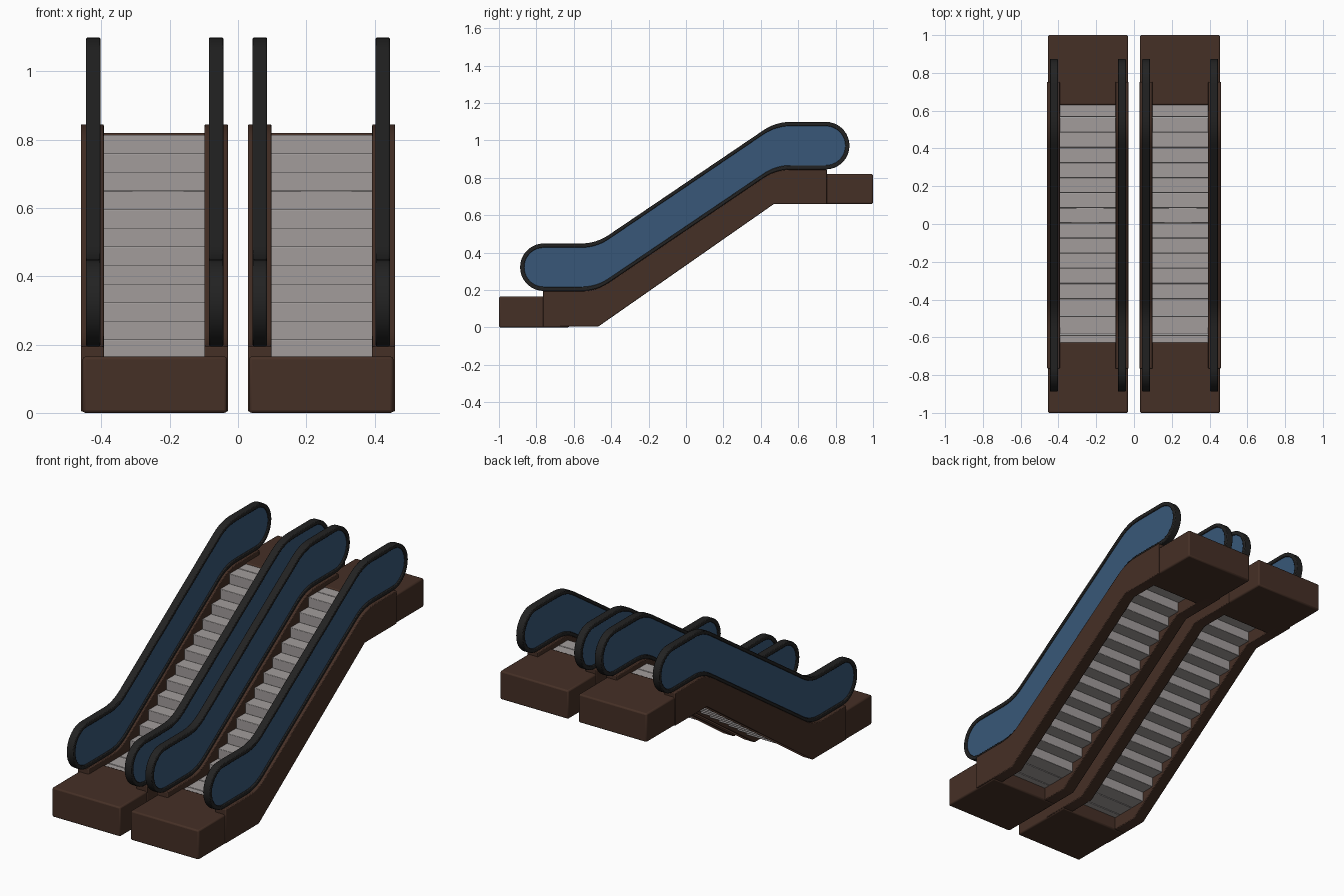
import bpy, bmesh, math
from mathutils import Vector

cube = bpy.data.objects.get("Cube")
if cube:
    bpy.data.objects.remove(cube)


def material(name, rgb):
    m = bpy.data.materials.new(name)
    m.use_nodes = True
    m.diffuse_color = (*rgb, 1)
    m.node_tree.nodes["Principled BSDF"].inputs["Base Color"].default_value = (*rgb, 1)
    return m


BROWN = material("dark brown cladding", (0.06, 0.029, 0.019))
BLUE = material("blue panel", (0.04, 0.097, 0.19))
BLACK = material("black rubber", (0.016, 0.016, 0.016))
GREY = material("step grey", (0.36, 0.335, 0.33))


def finish(bm, name, mat, bevel=0):
    bmesh.ops.recalc_face_normals(bm, faces=bm.faces[:])
    mesh = bpy.data.meshes.new(name)
    bm.to_mesh(mesh)
    bm.free()
    mesh.materials.append(mat)
    ob = bpy.data.objects.new(name, mesh)
    bpy.context.collection.objects.link(ob)
    if bevel:
        mod = ob.modifiers.new("soft edges", 'BEVEL')
        mod.width = bevel
        mod.segments = 2
        mod.limit_method = 'ANGLE'
        mod.angle_limit = math.radians(40)
    bpy.ops.object.select_all(action='DESELECT')
    ob.select_set(True)
    bpy.context.view_layer.objects.active = ob
    bpy.ops.object.shade_smooth_by_angle(angle=math.radians(35))
    return ob


def add_box(bm, x, y, z):
    ring = [[bm.verts.new((a, b, c)) for a, b in
             ((x[0], y[0]), (x[1], y[0]), (x[1], y[1]), (x[0], y[1]))] for c in z]
    bm.faces.new(ring[0])
    bm.faces.new(ring[1])
    bridge(bm, *ring)


def bridge(bm, a, b):
    n = len(a)
    for i in range(n):
        j = (i + 1) % n
        bm.faces.new((a[i], a[j], b[j], b[i]))


def ring_at(bm, x, profile):
    return [bm.verts.new((x, y, z)) for y, z in profile]


def extrude(profile, x):
    bm = bmesh.new()
    a, b = (ring_at(bm, v, profile) for v in x)
    bm.faces.new(a)
    bm.faces.new(b)
    bridge(bm, a, b)
    return bm


# Balustrade layout: a flat run, an incline and a second flat run
END_LOW, BEND_LOW, BEND_HIGH, END_HIGH = (
    Vector(p) for p in ((-0.76, 0.322), (-0.48, 0.322), (0.48, 0.972), (0.747, 0.972)))
RADIUS = 0.127


def rounded(prev, corner, nxt, size=0.08, steps=6):
    a = corner + (prev - corner).normalized() * size
    b = corner + (nxt - corner).normalized() * size
    ts = [i / steps for i in range(steps + 1)]
    return [a * (1 - t) ** 2 + corner * 2 * t * (1 - t) + b * t * t for t in ts]


def bends(dz):
    pts = [p + Vector((0, dz)) for p in (END_LOW, BEND_LOW, BEND_HIGH, END_HIGH)]
    return rounded(*pts[:3]) + rounded(*pts[1:])


def cap(centre, r, start, n=18):
    angles = [start - math.pi * i / n for i in range(n + 1)]
    return [centre + Vector((math.cos(a), math.sin(a))) * r for a in angles]


def loop_outline(r):
    return (bends(r) + cap(END_HIGH, r, math.pi / 2)
            + bends(-r)[::-1] + cap(END_LOW, r, -math.pi / 2))


# Skirt: follows the lower edge of the balustrade, straight underneath
skirt_profile = ([Vector((-0.765, 0.195))] + bends(-RADIUS)
                 + [Vector(p) for p in ((0.753, 0.845), (0.753, 0.66), (0.47, 0.66),
                                        (-0.47, 0.004), (-0.765, 0.004))])

RISE, GOING, STEP_DEPTH = 0.0545, 0.08, 0.085


def steps(x):
    bm = bmesh.new()
    spans = [(0.005 + GOING * k, 0.005 + GOING * (k + 1), 0.487 + RISE * k)
             for k in range(-5, 7)]
    low, high = 0.16, spans[-1][2]
    # Level treads at both landings
    spans += [(-0.64, -0.588, low), (-0.585, -0.488, low), (-0.485, -0.395, low),
              (0.567, 0.64, high)]
    for y0, y1, top in spans:
        add_box(bm, x, (y0, y1), (top - STEP_DEPTH, top))
    return bm


for side, label in ((-1, "right"), (1, "left")):
    def span(a, b):
        return sorted((side * a, side * b))

    # Landings
    for name, y, z in (("lower_landing", (-1, -0.625), (0, 0.165)),
                       ("upper_landing", (0.63, 1), (0.66, 0.82))):
        bm = bmesh.new()
        add_box(bm, span(0.032, 0.455), y, z)
        finish(bm, f"{label}_{name}", BROWN, 0.008)

    # Moving stair
    finish(steps(span(0.095, 0.397)), f"{label}_steps", GREY, 0.003)

    # Skirts, panels and handrails on both edges of the stair
    for edge, skirt_x, mid in (("inner", (0.029, 0.098), 0.064),
                               ("outer", (0.393, 0.46), 0.424)):
        name = f"{label}_{edge}"
        finish(extrude(skirt_profile, span(*skirt_x)), name + "_skirt", BROWN, 0.004)
        finish(extrude(loop_outline(RADIUS - 0.018), span(mid - 0.013, mid + 0.013)),
               name + "_panel", BLUE)
        bm = bmesh.new()
        xs = span(mid - 0.021, mid + 0.021)
        outer, inner = loop_outline(RADIUS), loop_outline(RADIUS - 0.022)
        rings = [ring_at(bm, xs[0], outer), ring_at(bm, xs[1], outer),
                 ring_at(bm, xs[1], inner), ring_at(bm, xs[0], inner)]
        for i in range(4):
            bridge(bm, rings[i], rings[(i + 1) % 4])
        # Merge the coincident points where arcs meet straight runs
        bmesh.ops.remove_doubles(bm, verts=bm.verts[:], dist=0.0005)
        finish(bm, name + "_handrail", BLACK, 0.004)
